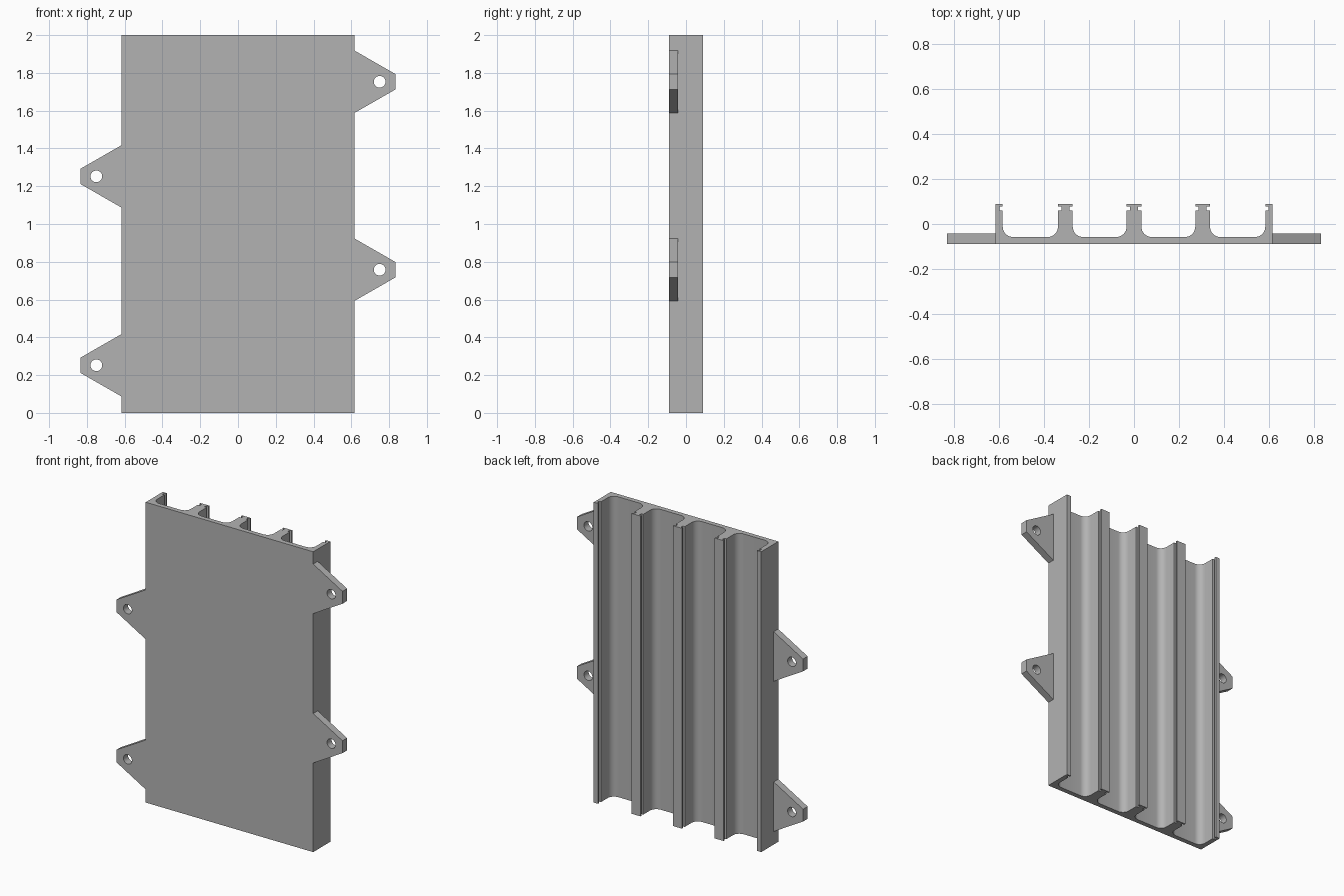
import bpy, bmesh
from math import sin, cos, pi
from mathutils import Matrix

cube = bpy.data.objects.get("Cube")
if cube:
    bpy.data.objects.remove(cube)

grey = bpy.data.materials.new("plain_grey")
grey.use_nodes = True
GREY = (0.45, 0.45, 0.45, 1)
grey.diffuse_color = GREY
grey.node_tree.nodes["Principled BSDF"].inputs["Base Color"].default_value = GREY


def extrude(name, loops, depth, matrix):
    """Fill closed 2D loops (inner loops are holes) and extrude them to a mesh."""
    curve = bpy.data.curves.new(name, "CURVE")
    curve.dimensions = "2D"
    curve.fill_mode = "BOTH"
    curve.extrude = depth / 2
    for loop in loops:
        spline = curve.splines.new("POLY")
        spline.points.add(len(loop) - 1)
        for point, (u, v) in zip(spline.points, loop):
            point.co = (u, v, 0, 1)
        spline.use_cyclic_u = True
    obj = bpy.data.objects.new(name, curve)
    bpy.context.collection.objects.link(obj)
    bpy.ops.object.select_all(action="DESELECT")
    obj.select_set(True)
    bpy.context.view_layer.objects.active = obj
    bpy.ops.object.convert(target="MESH")
    obj = bpy.context.view_layer.objects.active
    # weld caps to sides and orient the faces outward
    bm = bmesh.new()
    bm.from_mesh(obj.data)
    bmesh.ops.remove_doubles(bm, verts=bm.verts, dist=1e-5)
    bmesh.ops.transform(bm, matrix=matrix, verts=bm.verts)
    bmesh.ops.recalc_face_normals(bm, faces=bm.faces)
    bm.to_mesh(obj.data)
    bm.free()
    obj.data.materials.clear()
    obj.data.materials.append(grey)
    bpy.ops.object.shade_smooth_by_angle(angle=pi / 6)
    return obj


# Ribbed panel: channels with filleted floors between T-slotted ribs
W, FRONT, BACK, FLOOR = 0.617, -0.09, 0.09, -0.058
R = 0.046             # floor fillet radius
HALF, NECK = 0.033, 0.018
SLOT_LOW, SLOT_HIGH = 0.06, 0.079
PITCH = 0.306


def arc(cx, start):
    return [(cx + R * cos(start + i * pi / 16), FLOOR + R + R * sin(start + i * pi / 16))
            for i in range(9)]


def rib_side(wall, neck):
    """Side of a rib from the top down to the fillet."""
    return [(wall, BACK), (wall, SLOT_HIGH), (neck, SLOT_HIGH),
            (neck, SLOT_LOW), (wall, SLOT_LOW)]


profile = [(W, FRONT), (-W, FRONT), (-W, BACK)]
for i in range(4):
    left_rib, right_rib = (i - 2) * PITCH, (i - 1) * PITCH
    a, b = left_rib + HALF, right_rib - HALF
    neck_a, neck_b = left_rib + NECK, right_rib - NECK
    if i == 0:
        a, neck_a = -W + 0.032, -W + 0.018
    if i == 3:
        b, neck_b = W - 0.032, W - 0.018
    profile += rib_side(a, neck_a) + arc(a + R, pi)
    profile += arc(b - R, 1.5 * pi) + rib_side(b, neck_b)[::-1]
profile.append((W, BACK))
extrude("ribbed_panel", [profile], 2.0, Matrix.Translation((0, 0, 1)))

# Mounting ears with bolt holes, staggered on the two sides
EAR = 0.048
for side, label, heights in ((-1, "right", (0.252, 1.252)), (1, "left", (0.758, 1.753))):
    for level, z in zip(("lower", "upper"), heights):
        outline = [(side * x, h) for x, h in
                   ((W, -0.165), (0.833, -0.041), (0.833, 0.041), (W, 0.165))]
        hole = [(side * 0.75 + 0.031 * cos(k * pi / 16), 0.031 * sin(k * pi / 16))
                for k in range(32)]
        place = Matrix.Translation((0, FRONT + EAR / 2, z)) @ Matrix.Rotation(pi / 2, 4, "X")
        extrude(f"{label}_{level}_ear", [outline, hole], EAR, place)
